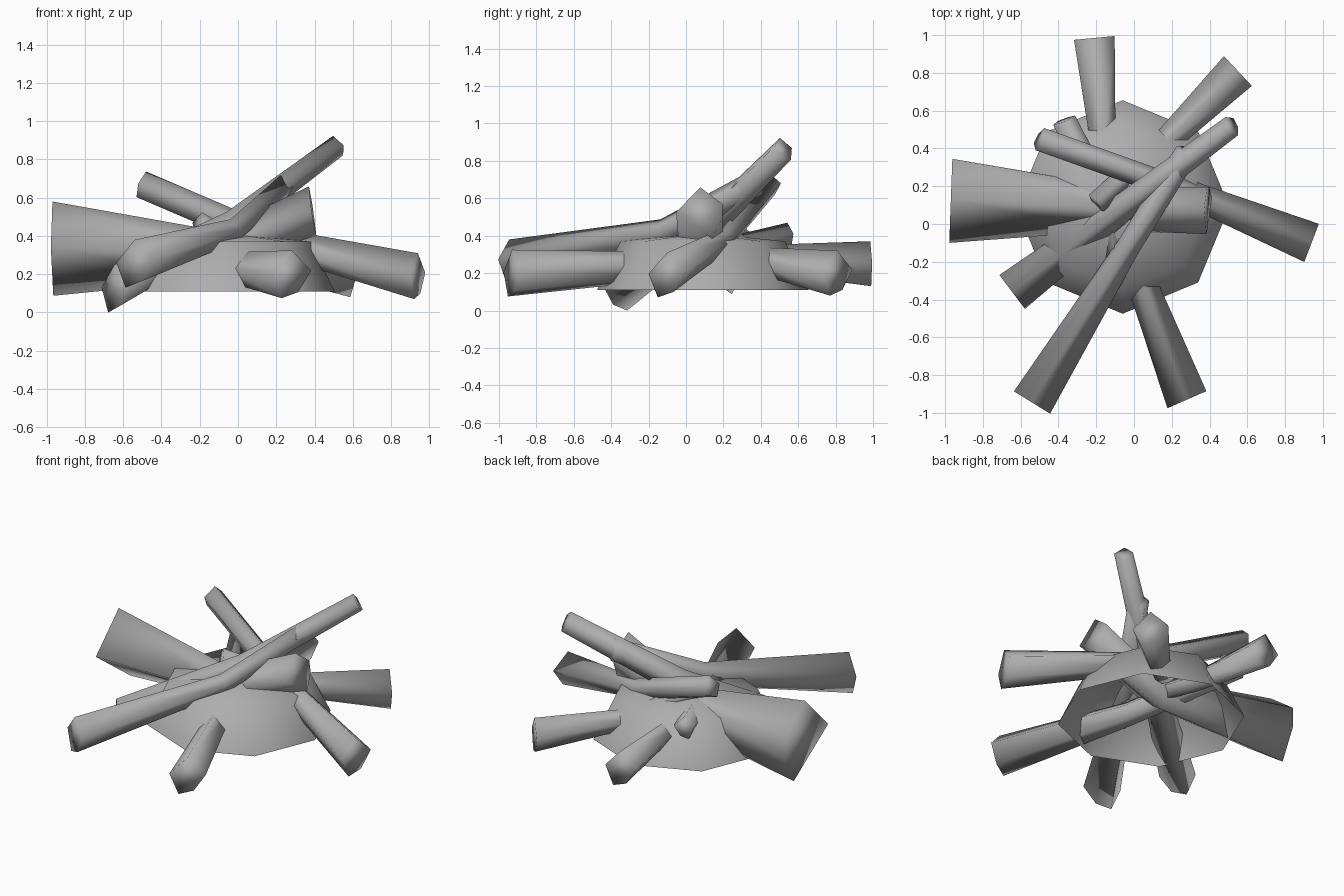
import bpy, bmesh, math
from mathutils import Vector

cube = bpy.data.objects.get("Cube")
if cube:
    bpy.data.objects.remove(cube)

grey = bpy.data.materials.new("plain grey")
grey.use_nodes = True
COLOUR = (0.42, 0.42, 0.42, 1)
grey.diffuse_color = COLOUR
grey.node_tree.nodes["Principled BSDF"].inputs["Base Color"].default_value = COLOUR
UP = Vector((0, 0, 1))


def finish(bm, name):
    bmesh.ops.recalc_face_normals(bm, faces=bm.faces)
    mesh = bpy.data.meshes.new(name)
    bm.to_mesh(mesh)
    bm.free()
    obj = bpy.data.objects.new(name, mesh)
    bpy.context.collection.objects.link(obj)
    mesh.materials.append(grey)
    bpy.ops.object.select_all(action='DESELECT')
    obj.select_set(True)
    bpy.context.view_layer.objects.active = obj
    bpy.ops.object.shade_smooth_by_angle(angle=math.radians(130))


def bridge(bm, a, b):
    n = len(a)
    for i in range(n):
        bm.faces.new((a[i], a[(i + 1) % n], b[(i + 1) % n], b[i]))


# Rough split-wood cross-sections as (side, up), seen from the outer end
SPLIT = ((0, 1), (0.9, 0.15), (0.3, -0.75), (-0.45, -1), (-0.9, 0.05))
WEDGE = ((-0.04, 1), (0.88, 0.04), (-0.5, -0.97), (-0.9, -0.2), (-0.9, 0.35))


# Log, thick at its upright outer end, bent once near the middle
def log(name, points, radii, section=SPLIT):
    pts = [Vector(p) for p in points]
    outward = (pts[0] - pts[-1]).normalized()
    side = UP.cross(outward).normalized()
    tilted = outward.cross(side)
    bm = bmesh.new()
    rings = [[bm.verts.new(p + r * (side * s + up * u)) for s, u in section]
             for p, r, up in zip(pts, radii, (UP, tilted, tilted))]
    for a, b in zip(rings, rings[1:]):
        bridge(bm, a, b)
    bm.faces.new(rings[0])
    bm.faces.new(rings[-1])
    finish(bm, name)


# Ash mound: eight-sided dome, open underneath
bm = bmesh.new()
rings = []
for radius, z in ((0.565, 0.11), (0.44, 0.37)):
    rings.append([bm.verts.new((-0.06 + radius * math.sin(math.tau * k / 8),
                                0.09 + radius * math.cos(math.tau * k / 8), z))
                  for k in range(8)])
bridge(bm, *rings)
top = bm.verts.new((-0.06, 0.09, 0.415))
for k in range(8):
    bm.faces.new((rings[1][k], rings[1][(k + 1) % 8], top))
finish(bm, "ash_mound")

# Logs: outer end, bend, inner end, then the three radii
log("big_right_log", [(-0.97, 0.12, 0.33), (-0.1, 0.08, 0.3), (0.39, 0.07, 0.52)],
    (0.25, 0.13, 0.14), WEDGE)
log("long_front_log", [(-0.54, -0.945, 0.255), (-0.03, -0.12, 0.42), (0.28, 0.38, 0.69)],
    (0.125, 0.07, 0.07))
log("leaning_log", [(-0.645, -0.36, 0.125), (-0.03, 0.11, 0.455), (0.52, 0.52, 0.865)],
    (0.125, 0.08, 0.065))
log("left_log", [(0.94, -0.1, 0.19), (0.2, 0.2, 0.37), (-0.5, 0.45, 0.67)],
    (0.12, 0.07, 0.07))
log("front_log", [(0.28, -0.93, 0.2), (-0.04, -0.1, 0.24), (-0.37, 0.55, 0.4)],
    (0.125, 0.075, 0.07))
log("back_left_log", [(0.55, 0.81, 0.2), (0.12, 0.39, 0.27), (-0.2, 0.11, 0.46)],
    (0.12, 0.07, 0.065))
log("back_log", [(-0.21, 0.985, 0.25), (-0.16, 0.38, 0.28), (-0.1, -0.18, 0.37)],
    (0.12, 0.07, 0.06))
